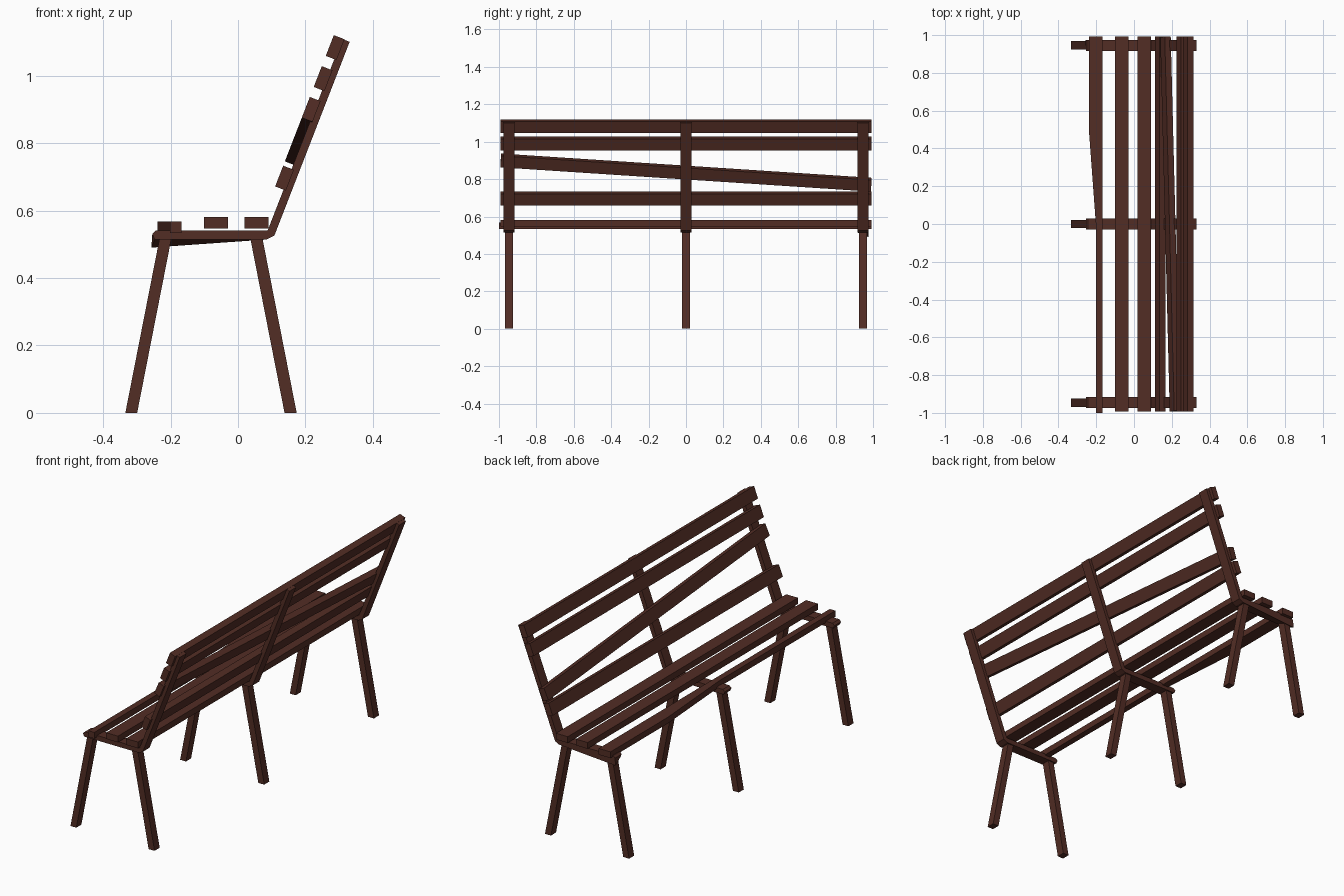
import bpy, bmesh, math
from mathutils import Vector

if "Cube" in bpy.data.objects:
    bpy.data.objects.remove(bpy.data.objects["Cube"])

wood = bpy.data.materials.new("dark red brown wood")
wood.diffuse_color = (0.085, 0.026, 0.018, 1)
wood.use_nodes = True
wood.node_tree.nodes["Principled BSDF"].inputs["Base Color"].default_value = wood.diffuse_color


def finish(name, bm):
    bmesh.ops.recalc_face_normals(bm, faces=bm.faces)
    me = bpy.data.meshes.new(name)
    bm.to_mesh(me)
    bm.free()
    me.materials.append(wood)
    ob = bpy.data.objects.new(name, me)
    bpy.context.collection.objects.link(ob)
    return ob


def prism(name, pts, axis, a, b):
    """Extrude a 2D outline: axis 'y' takes (x, z) points, axis 'z' takes (x, y)."""
    bm = bmesh.new()
    place = (lambda p, t: (p[0], t, p[1])) if axis == 'y' else (lambda p, t: (p[0], p[1], t))
    lo = [bm.verts.new(place(p, a)) for p in pts]
    hi = [bm.verts.new(place(p, b)) for p in pts]
    bm.faces.new(lo)
    bm.faces.new(hi)
    for i in range(len(pts)):
        j = (i + 1) % len(pts)
        bm.faces.new((lo[i], lo[j], hi[j], hi[i]))
    return finish(name, bm)


# Three frames: seat rail, leaning back post and splayed legs
RAIL = [(-0.247, 0.514), (0.085, 0.514), (0.108, 0.526), (0.331, 1.10),
        (0.309, 1.109), (0.088, 0.541), (-0.243, 0.541), (-0.254, 0.53)]
FRONT_LEG = [(-0.334, 0), (-0.299, 0), (-0.197, 0.52), (-0.232, 0.52)]
BACK_LEG = [(0.138, 0), (0.174, 0), (0.072, 0.52), (0.036, 0.52)]
for side, y in (("near", -0.946), ("middle", 0), ("far", 0.946)):
    frame = prism(side + "_frame", RAIL, 'y', y - 0.029, y + 0.029)
    if side == "far":
        # bent front corner of the far rail
        for v in frame.data.vertices:
            if v.co.x < -0.244 and v.co.z < 0.52 and v.co.y > y:
                v.co.x, v.co.z = -0.257, 0.49
    prism(side + "_front_leg", FRONT_LEG, 'y', y - 0.022, y + 0.022)
    prism(side + "_back_leg", BACK_LEG, 'y', y - 0.022, y + 0.022)

# Seat slats
for name, x0 in (("rear_seat_slat", 0.019), ("middle_seat_slat", -0.101)):
    prism(name, [(x0, 0.547), (x0 + 0.071, 0.547), (x0 + 0.071, 0.581), (x0, 0.581)],
          'y', -0.993, 0.993)

# Front seat slat, with its front edge split away on one half
prism("broken_front_seat_slat",
      [(-0.168, -1), (-0.168, 0.993), (-0.239, 0.993), (-0.239, 0.5), (-0.202, 0), (-0.202, -1)],
      'z', 0.533, 0.567)

# Back slats, lying in the leaning plane; one has slipped to a slant
LEAN = math.radians(21.2)
up = Vector((math.sin(LEAN), 0, math.cos(LEAN)))
out = Vector((-math.cos(LEAN), 0, math.sin(LEAN)))
along = Vector((0, 1, 0))
for name, z, slant in (("top_back_slat", 1.083, 0), ("upper_back_slat", 0.991, 0),
                       ("slipped_back_slat", 0.835, 0.07), ("lower_back_slat", 0.696, 0)):
    centre = Vector((0.288 - math.tan(LEAN) * (1.083 - z), 0, z))
    length = along * math.cos(slant) - up * math.sin(slant)
    width = up * math.cos(slant) + along * math.sin(slant)
    bm = bmesh.new()
    bmesh.ops.create_cube(bm, size=1)
    for v in bm.verts:
        v.co = centre + out * (v.co.x * 0.034) + length * (v.co.y * 1.986) + width * (v.co.z * 0.066)
    finish(name, bm)
